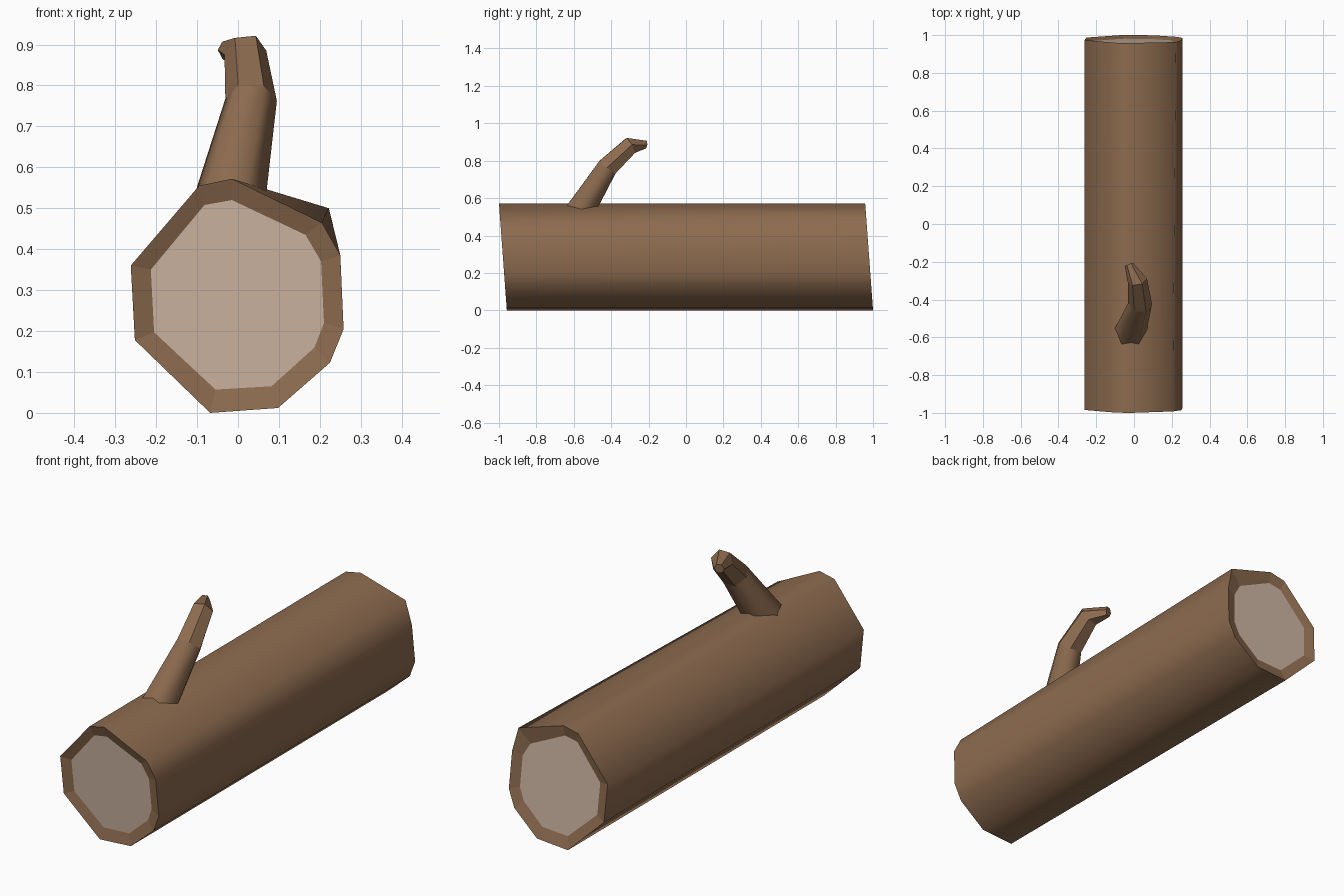
import bpy, bmesh, math
from mathutils import Vector

if "Cube" in bpy.data.objects:
    bpy.data.objects.remove(bpy.data.objects["Cube"])


def material(name, rgb):
    m = bpy.data.materials.new(name)
    m.diffuse_color = (*rgb, 1)
    m.use_nodes = True
    m.node_tree.nodes["Principled BSDF"].inputs["Base Color"].default_value = m.diffuse_color
    return m


bark = material("bark brown", (0.27, 0.15, 0.08))
wood = material("cut wood", (0.62, 0.47, 0.37))


def finish(bm, name, mats):
    bmesh.ops.recalc_face_normals(bm, faces=bm.faces)
    me = bpy.data.meshes.new(name)
    bm.to_mesh(me)
    bm.free()
    for m in mats:
        me.materials.append(m)
    ob = bpy.data.objects.new(name, me)
    bpy.context.collection.objects.link(ob)
    return ob


def bridge(bm, a, b, smooth=False):
    n = len(a)
    for i in range(n):
        f = bm.faces.new((a[i], a[(i + 1) % n], b[(i + 1) % n], b[i]))
        f.smooth = smooth


# Log: irregular outline swept along y, slanted ends with recessed cut faces
outer = [(-0.015, 0.572), (0.205, 0.465), (0.25, 0.385), (0.258, 0.205), (0.225, 0.123),
         (0.098, 0.012), (-0.068, 0.0), (-0.252, 0.178), (-0.262, 0.36), (-0.095, 0.555)]
inner = [(-0.015, 0.52), (0.165, 0.435), (0.203, 0.37), (0.21, 0.22), (0.187, 0.16),
         (0.082, 0.065), (-0.055, 0.057), (-0.205, 0.197), (-0.213, 0.35), (-0.082, 0.508)]
back_outer = list(outer)
back_outer[1] = (0.222, 0.5)
RECESS = 0.015


def ring(bm, pts, y0, slope):
    return [bm.verts.new((x, y0 + slope * (0.572 - z), z)) for x, z in pts]


bm = bmesh.new()
slope = 0.042 / 0.572
front = ring(bm, outer, -1.0, slope)
back = ring(bm, back_outer, 0.958, slope)
bridge(bm, front, back, True)
for edge, y in ((front, -1.0 + RECESS), (back, 0.958 - RECESS)):
    rim = ring(bm, inner, y, slope)
    bridge(bm, edge, rim)
    bm.faces.new(rim).material_index = 1
finish(bm, "log", [bark, wood])

# Branch: bent six-sided tapering tube (centre, radius, direction)
stations = [((-0.030, -0.600, 0.475), 0.092, (0.17, 0.53, 0.83)),
            ((0.032, -0.420, 0.765), 0.063, (0.05, 0.62, 0.78)),
            ((0.018, -0.298, 0.880), 0.052, (-0.20, 0.85, 0.50)),
            ((-0.027, -0.215, 0.886), 0.024, (-0.35, 0.93, -0.10))]
bm = bmesh.new()
rings = []
for c, r, d in stations:
    d = Vector(d).normalized()
    u = Vector((1, 0, 0))
    u = (u - d * u.dot(d)).normalized()
    v = d.cross(u)
    rings.append([bm.verts.new(Vector(c) + r * (u * math.cos(a) + v * math.sin(a)))
                  for a in (math.tau * i / 6 for i in range(6))])
for i in range(3):
    bridge(bm, rings[i], rings[i + 1], i == 0)
bm.faces.new(rings[0])
bm.faces.new(rings[-1])
finish(bm, "branch", [bark])
